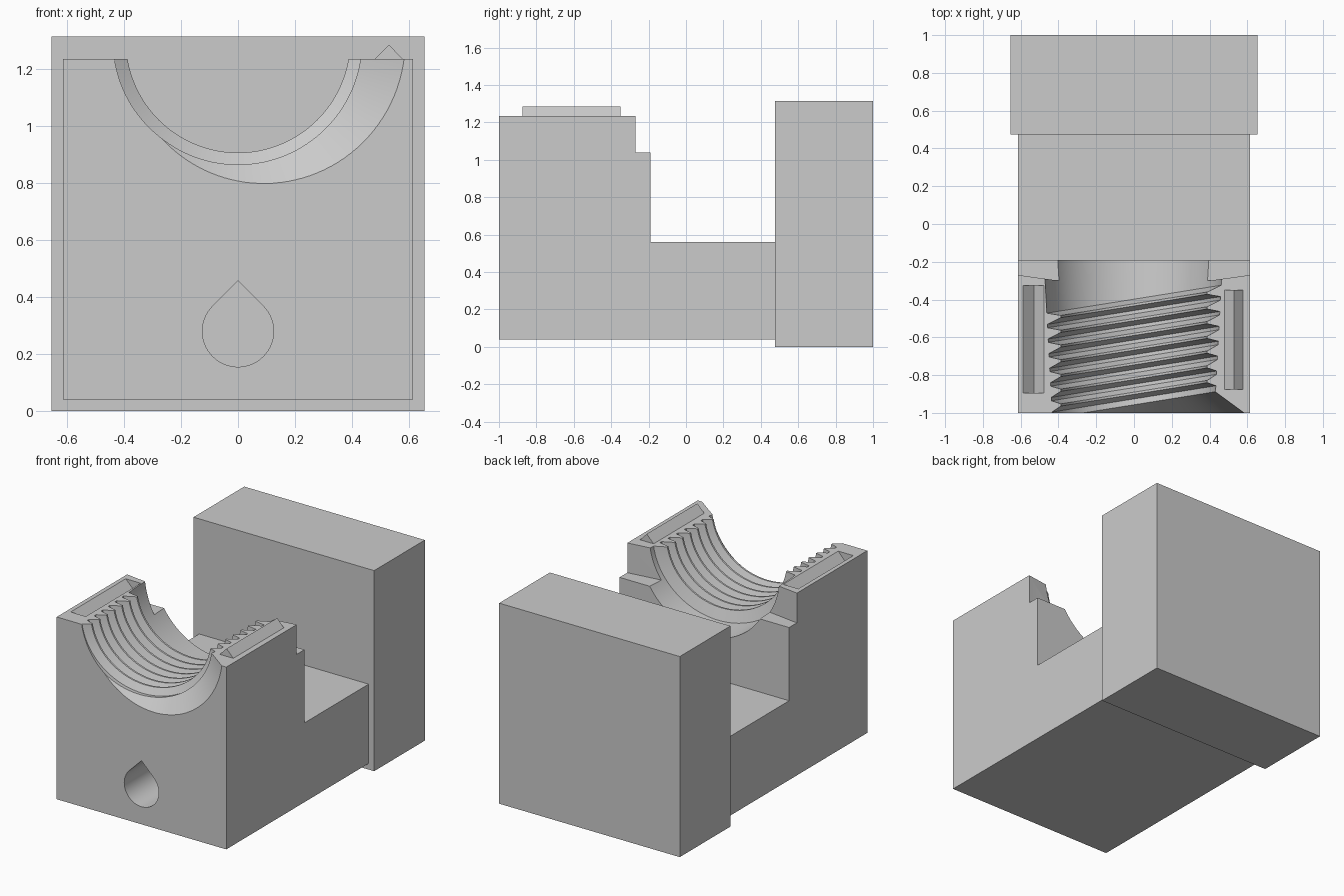
import bpy, bmesh, math

if "Cube" in bpy.data.objects:
    bpy.data.objects.remove(bpy.data.objects["Cube"])

grey = bpy.data.materials.new("plain_grey")
grey.diffuse_color = (0.6, 0.6, 0.6, 1)
grey.use_nodes = True
grey.node_tree.nodes["Principled BSDF"].inputs["Base Color"].default_value = grey.diffuse_color


def finish(name, bm):
    bmesh.ops.recalc_face_normals(bm, faces=bm.faces[:])
    me = bpy.data.meshes.new(name)
    bm.to_mesh(me)
    bm.free()
    me.materials.append(grey)
    ob = bpy.data.objects.new(name, me)
    bpy.context.collection.objects.link(ob)
    return ob


def prism(name, pts, a, b, axis):
    """Extrude a 2D outline from a to b along the given axis."""
    place = {'x': lambda p, t: (t, p[0], p[1]),
             'y': lambda p, t: (p[0], t, p[1]),
             'z': lambda p, t: (p[0], p[1], t)}[axis]
    bm = bmesh.new()
    lo = [bm.verts.new(place(p, a)) for p in pts]
    hi = [bm.verts.new(place(p, b)) for p in pts]
    bm.faces.new(lo)
    bm.faces.new(hi)
    n = len(pts)
    for i in range(n):
        j = (i + 1) % n
        bm.faces.new((lo[i], lo[j], hi[j], hi[i]))
    return finish(name, bm)


def cut(ob, cutter):
    cutter.hide_render = True
    mod = ob.modifiers.new("cut", 'BOOLEAN')
    mod.operation = 'DIFFERENCE'
    mod.solver = 'EXACT'
    mod.object = cutter
    bpy.context.view_layer.objects.active = ob
    bpy.ops.object.modifier_apply(modifier=mod.name)
    bpy.data.objects.remove(cutter, do_unlink=True)


# Tall block at the back
prism("back_block", [(0.475, 0), (1, 0), (1, 1.315), (0.475, 1.315)],
      -0.655, 0.655, 'x')

# Body: tall front cradle and low bridge to the back block
body = prism("cradle_body",
             [(-1, 0.04), (0.475, 0.04), (0.475, 0.56), (-0.19, 0.56),
              (-0.19, 1.235), (-1, 1.235)], -0.615, 0.615, 'x')

# Ledge behind the cradle top, with slightly slanted walls
cut(body, prism("ledge_cutter",
                [(-0.7, -0.258), (-0.4, -0.3), (0.4, -0.3), (0.7, -0.258),
                 (0.7, 0), (-0.7, 0)], 1.04, 1.5, 'z'))


# Threaded, tapered bore with slanted turns and a flared mouth
def root(s):
    return 0.435 + 0.052 * (s + 1)


SLANT, SEG, CZ = 0.16, 128, 1.3
rings = [(0.15, root(0.15), root(0.15))]
for i in range(7):
    s = -0.428 - 0.078 * i
    for ds, crest in ((0.03, 0), (0.006, 1), (-0.006, 1), (-0.03, 0)):
        r = 0.393 if crest else root(s + ds)
        rings.append((s + ds, r, r))
rings += [(-0.957, 0.435, 0.435), (-1.257, 0.84, 0.435)]

bm = bmesh.new()
loops = []
for s, r, r_slant in rings:
    loop = []
    for k in range(SEG):
        a = 2 * math.pi * k / SEG
        loop.append(bm.verts.new((r * math.cos(a),
                                  s + SLANT * r_slant * math.cos(a),
                                  CZ + r * math.sin(a))))
    loops.append(loop)
for p, q in zip(loops, loops[1:]):
    for k in range(SEG):
        j = (k + 1) % SEG
        bm.faces.new((p[k], p[j], q[j], q[k]))
bm.faces.new(loops[0])
bm.faces.new(loops[-1])
cut(body, finish("bore_cutter", bm))

# Teardrop hole in the front
arc = [math.radians(135 + 270 * i / 48) for i in range(49)]
drop = [(0.125 * math.cos(a), 0.28 + 0.125 * math.sin(a)) for a in arc]
drop.append((0, 0.28 + 0.125 * math.sqrt(2)))
cut(body, prism("teardrop_cutter", drop, -1.1, 0.4, 'y'))

# V groove in the left rim
cut(body, prism("groove_cutter",
                [(-0.592, 1.24), (-0.53, 1.178), (-0.473, 1.24)],
                -0.895, -0.325, 'y'))

# Matching ridge on the right rim
prism("locating_ridge", [(0.478, 1.233), (0.58, 1.233), (0.53, 1.286)],
      -0.875, -0.35, 'y')

# Smooth the curved walls, keep the edges crisp
bpy.ops.object.select_all(action='DESELECT')
body.select_set(True)
bpy.context.view_layer.objects.active = body
bpy.ops.object.shade_smooth_by_angle(angle=math.radians(25))
